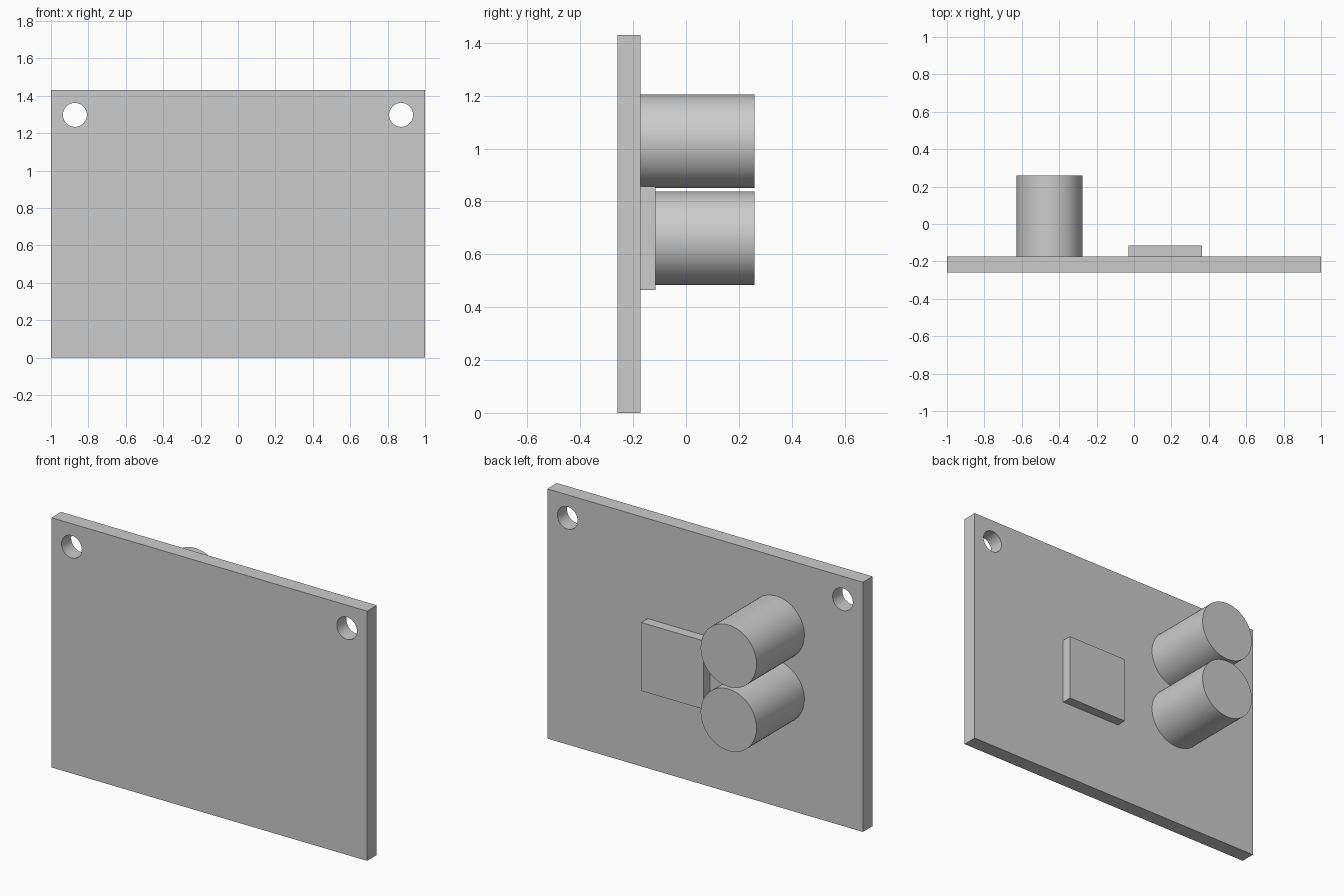
import bpy
import math

cube = bpy.data.objects.get("Cube")
if cube:
    bpy.data.objects.remove(cube, do_unlink=True)

grey = bpy.data.materials.new("light_grey")
grey.use_nodes = True
grey.diffuse_color = (0.6, 0.6, 0.6, 1)
grey.node_tree.nodes["Principled BSDF"].inputs["Base Color"].default_value = grey.diffuse_color

FRONT, BOARD_BACK, BACK = -0.26, -0.173, 0.26


def finish(name):
    obj = bpy.context.object
    obj.name = name
    obj.data.materials.append(grey)
    return obj


def box(name, x, y, z):
    """Box spanning the given (low, high) ranges."""
    spans = (x, y, z)
    bpy.ops.mesh.primitive_cube_add(size=1, location=[(a + b) / 2 for a, b in spans])
    bpy.context.object.scale = [b - a for a, b in spans]
    bpy.ops.object.transform_apply(location=False, rotation=False, scale=True)
    return finish(name)


def cylinder(name, x, z, radius, y):
    """Smooth cylinder lying along y."""
    bpy.ops.mesh.primitive_cylinder_add(
        vertices=64, radius=radius, depth=y[1] - y[0],
        location=(x, (y[0] + y[1]) / 2, z), rotation=(math.pi / 2, 0, 0))
    bpy.ops.object.shade_smooth_by_angle(angle=math.radians(30))
    return finish(name)


# Board with two mounting holes in the upper corners
board = box("board", (-1, 1), (FRONT, BOARD_BACK), (0, 1.43))
for side, name in ((1, "left"), (-1, "right")):
    cutter = cylinder(name + "_hole_cutter", side * 0.872, 1.298, 0.064, (-0.4, 0))
    cutter.hide_render = True
    cutter.hide_set(True)
    cut = board.modifiers.new(name + "_hole", "BOOLEAN")
    cut.object = cutter
    cut.solver = "EXACT"

# Apply the holes, then remove the cutters
bpy.context.view_layer.objects.active = board
for cut in list(board.modifiers):
    cutter = cut.object
    bpy.ops.object.modifier_apply(modifier=cut.name)
    bpy.data.objects.remove(cutter, do_unlink=True)
bpy.ops.object.select_all(action="DESELECT")
board.select_set(True)
bpy.ops.object.shade_smooth_by_angle(angle=math.radians(30))

# Square chip on the back
box("chip", (-0.03, 0.364), (BOARD_BACK, -0.115), (0.465, 0.857))

# Two stacked round capacitors on the back
for name, z in (("upper_capacitor", 1.027), ("lower_capacitor", 0.66)):
    cylinder(name, -0.452, z, 0.177, (BOARD_BACK, BACK))
